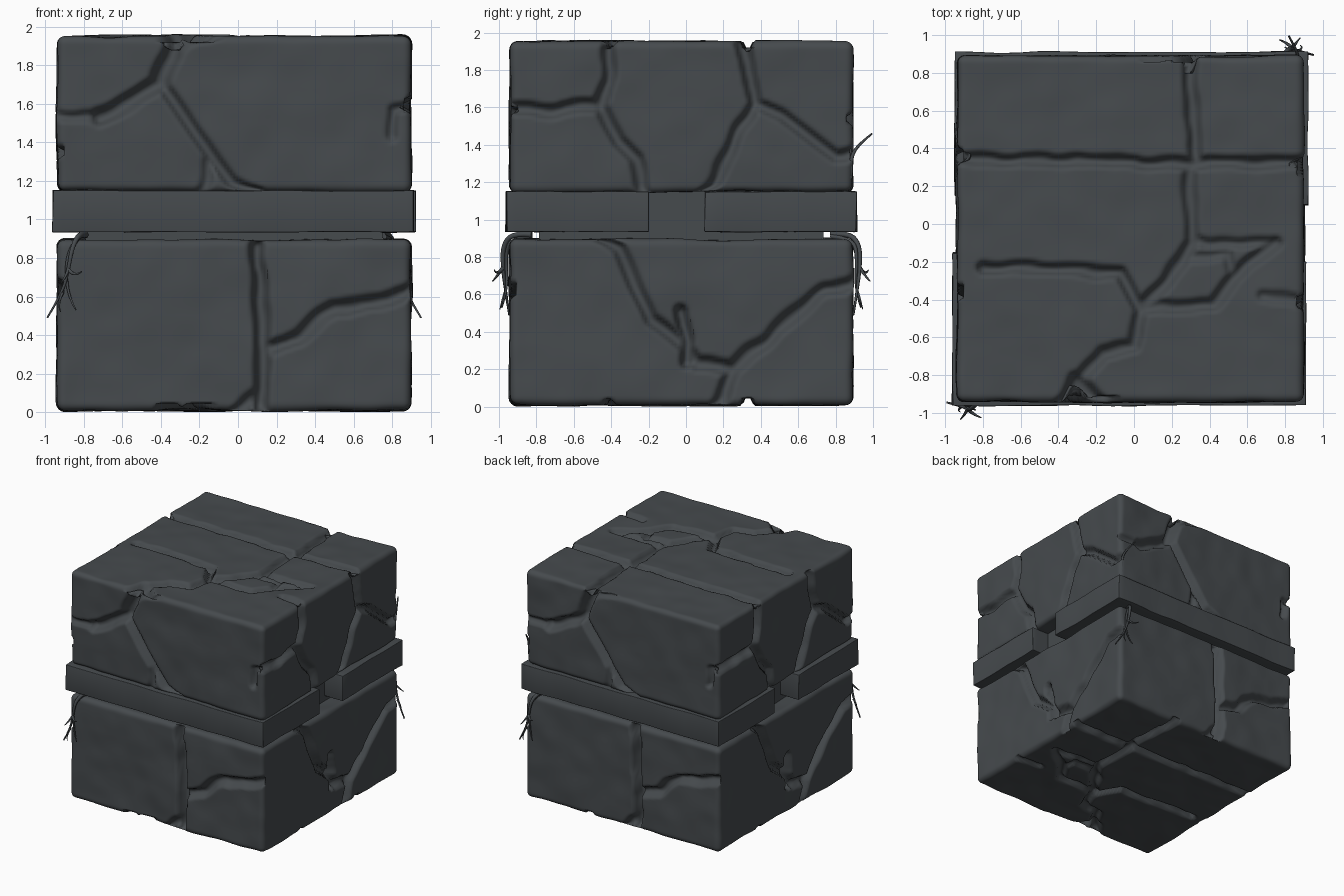
import bpy, bmesh, math, random
from mathutils import Vector, Matrix, noise

if "Cube" in bpy.data.objects:
    bpy.data.objects.remove(bpy.data.objects["Cube"])

random.seed(4)
CX, CY = -0.02, -0.025          # centre of the stonework
stone = bpy.data.materials.new("dark slate")
stone.diffuse_color = (0.061, 0.069, 0.075, 1)
stone.use_nodes = True
stone.node_tree.nodes["Principled BSDF"].inputs["Base Color"].default_value = stone.diffuse_color

# Crack paths: (half width, depth, points). Sides use (along, z), caps use (x, y)
FRONT = [
    (.07, .09, [(-.3, 1.97), (-.37, 1.82), (-.4, 1.71)]),
    (.055, .08, [(-.4, 1.71), (-.56, 1.61), (-.72, 1.53)]),
    (.04, .035, [(-.72, 1.53), (-.98, 1.54)]),
    (.04, .03, [(-.38, 1.82), (-.26, 1.92), (-.1, 1.97)]),
    (.045, .055, [(-.4, 1.71), (-.14, 1.34), (-.03, 1.19), (.1, 1.13)]),
    (.04, .03, [(-.14, 1.34), (-.18, 1.13)]),
    (.035, .04, [(.95, 1.6), (.81, 1.57), (.8, 1.43)]),
    (.05, .10, [(.1, .92), (.12, .5), (.13, .32), (.12, -.02)]),
    (.05, .05, [(.12, .1), (-.01, -.02)]),
    (.05, .065, [(.13, .32), (.32, .39), (.5, .54), (.72, .58), (.95, .64)]),
]
RIGHT = [
    (.05, .07, [(-.41, 1.97), (-.42, 1.75), (-.46, 1.61)]),
    (.05, .06, [(-.46, 1.61), (-.7, 1.58), (-.98, 1.59)]),
    (.05, .06, [(-.46, 1.61), (-.36, 1.42), (-.26, 1.32), (-.22, 1.12)]),
    (.05, .08, [(.3, 1.97), (.33, 1.8), (.37, 1.62)]),
    (.05, .06, [(.37, 1.62), (.24, 1.4), (.1, 1.12)]),
    (.045, .055, [(.37, 1.62), (.52, 1.55), (.8, 1.34), (.95, 1.36)]),
    (.05, .065, [(-.45, .92), (-.36, .85), (-.19, .47), (-.02, .34), (.06, .23), (.25, .2)]),
    (.05, .06, [(.25, .2), (.48, .42), (.74, .62), (.95, .66)]),
    (.05, .06, [(.25, .2), (.17, -.02)]),
    (.045, .10, [(-.02, .5), (0, .36), (0, .24)]),
]
CAP = [
    (.045, .06, [(-.98, .34), (-.3, .335), (.3, .32), (.95, .33)]),
    (.05, .065, [(.29, .93), (.31, .6), (.33, .33)]),
    (.05, .055, [(.29, .32), (.31, -.1), (.17, -.3), (.04, -.46)]),
    (.04, .04, [(.33, -.08), (.36, -.1), (.75, -.1)]),
    (.045, .06, [(.04, -.46), (-.07, -.26), (-.4, -.24), (-.8, -.23)]),
    (.045, .05, [(.04, -.46), (.14, -.43), (.42, -.43), (.52, -.28), (.75, -.1)]),
    (.04, .03, [(.3, -.17), (.5, -.16), (.52, -.28)]),
    (.045, .05, [(.04, -.46), (0, -.65), (-.17, -.68), (-.3, -.84)]),
    (.07, .08, [(-.38, -.98), (-.3, -.84), (-.17, -.98)]),
    (.04, .03, [(.68, -.38), (.95, -.42)]),
]


def segments(paths):
    return [(Vector(a), Vector(b), w, d) for w, d, pts in paths for a, b in zip(pts, pts[1:])]


SIDES = {0: segments(RIGHT), 1: segments(FRONT), 2: segments(CAP)}


def crack_depth(segs, u, v):
    best = 0
    for a, b, w, d in segs:
        if (u < min(a.x, b.x) - w or u > max(a.x, b.x) + w
                or v < min(a.y, b.y) - w or v > max(a.y, b.y) + w):
            continue
        ex, ey = b.x - a.x, b.y - a.y
        t = max(0, min(1, ((u - a.x) * ex + (v - a.y) * ey) / (ex * ex + ey * ey)))
        r = math.hypot(u - a.x - t * ex, v - a.y - t * ey) / w
        s = max(0, min(1, (r - .2) / .8))
        best = max(best, d * (1 - s * s * (3 - 2 * s)))
    return best


def finish(name, bm, smooth=True):
    bmesh.ops.recalc_face_normals(bm, faces=bm.faces)
    me = bpy.data.meshes.new(name)
    bm.to_mesh(me)
    bm.free()
    me.polygons.foreach_set("use_smooth", [smooth] * len(me.polygons))
    me.materials.append(stone)
    ob = bpy.data.objects.new(name, me)
    bpy.context.collection.objects.link(ob)
    return ob


def cracked_block(name, z0, z1, cap_side, n=118, nz=54, r=.06):
    """Rounded block whose faces are carved along the crack paths."""
    h = Vector((.935, .935, (z1 - z0) / 2))
    c = Vector((CX, CY, (z0 + z1) / 2))
    bm = bmesh.new()
    flip = math.pi / 2
    for i in range(4):
        m = Matrix.Rotation(i * flip, 4, 'Z') @ Matrix.Translation((0, -1, 0)) @ Matrix.Rotation(flip, 4, 'X')
        bmesh.ops.create_grid(bm, x_segments=n, y_segments=nz, size=1, matrix=m)
    for s in (-1, 1):
        bmesh.ops.create_grid(bm, x_segments=n, y_segments=n, size=1, matrix=Matrix.Translation((0, 0, s)))
    bmesh.ops.remove_doubles(bm, verts=bm.verts, dist=.0005)
    for vert in bm.verts:
        p = Vector([vert.co[k] * h[k] for k in range(3)])
        q = Vector([max(r - h[k], min(h[k] - r, p[k])) for k in range(3)])
        nor = (p - q).normalized()
        p = q + nor * r
        w = p + c
        # uneven stone surface, always dented inwards
        dent = .013 * (1 + noise.noise(w * 2.3)) + .006 * (1 + noise.noise(w * 6))
        wob = .018 * noise.noise(w * 7)
        move = nor * -dent
        for k in range(3):
            if abs(nor[k]) < .25:
                continue
            s = 1 if nor[k] > 0 else -1
            if k == 2:
                if s != cap_side:
                    continue
                u, v = w.x, w.y
            elif k == 0:                       # left repeats right, turned half round
                u, v = s * p.y + CY, w.z
            else:                              # back repeats front, turned half round
                u, v = -s * p.x + CX, w.z
            move[k] -= nor[k] * crack_depth(SIDES[k], u + wob, v - wob)
        vert.co = w + move
    low = min(v.co.z for v in bm.verts)
    if cap_side < 0:
        for v in bm.verts:
            v.co.z -= low * max(0, 1 - v.co.z / .4)
    return finish(name, bm)


# Main stonework
cracked_block("lower_stones", -.01, .915, -1)
cracked_block("upper_stones", 1.125, 1.97, 1)

# Inner core seen through the gaps
bm = bmesh.new()
bmesh.ops.create_cube(bm, size=1, matrix=Matrix.Translation((CX, CY, 1.02)) @ Matrix.Diagonal((1.54, 1.52, .5, 1)))
finish("core", bm, False)


# Projecting band: two U-shaped courses, the second turned half round
def band(name, turn):
    outline = [(-.94, -.935), (.93, -.935), (.93, -.175), (.7, -.175), (.7, -.6),
               (-.7, -.6), (-.7, -.125), (-.94, -.125)]
    bm = bmesh.new()
    face = bm.faces.new([bm.verts.new((x, y, .935)) for x, y in outline])
    top = bmesh.ops.extrude_face_region(bm, geom=[face])['geom']
    bmesh.ops.translate(bm, vec=(0, 0, .215), verts=[e for e in top if isinstance(e, bmesh.types.BMVert)])
    # cut into short lengths so the surface can be roughened
    for axis in range(2):
        for k in range(-9, 10):
            no = (1, 0, 0) if axis == 0 else (0, 1, 0)
            bmesh.ops.bisect_plane(bm, geom=bm.verts[:] + bm.edges[:] + bm.faces[:],
                                   plane_co=Vector(no) * (k * .099 + .003), plane_no=no)
    bmesh.ops.recalc_face_normals(bm, faces=bm.faces)
    sharp = [e for e in bm.edges if len(e.link_faces) == 2 and e.calc_face_angle() > .5]
    bmesh.ops.bevel(bm, geom=sharp, offset=.032, segments=3, profile=.5, affect='EDGES', clamp_overlap=True)
    rot = Matrix.Rotation(turn, 4, 'Z')
    for v in bm.verts:
        d = noise.noise_vector(v.co * 4 + Vector((turn, 0, 0)))
        v.co += Vector((d.x * .012, d.y * .012, d.z * .006))
        v.co = rot @ v.co + Vector((CX, CY, 0))
    ob = finish(name, bm)
    return ob


band("front_band", 0)
band("back_band", math.pi)


# Dry roots growing from the gap
def root(name, paths):
    cu = bpy.data.curves.new(name, 'CURVE')
    cu.dimensions = '3D'
    cu.bevel_depth = .016
    cu.bevel_resolution = 1
    cu.resolution_u = 4
    cu.use_fill_caps = True
    for thick, pts in paths:
        sp = cu.splines.new('NURBS')
        sp.points.add(len(pts) - 1)
        for i, (pt, co) in enumerate(zip(sp.points, pts)):
            pt.co = (*co, 1)
            pt.radius = thick * (1 - .7 * i / (len(pts) - 1))
        sp.order_u = 3
        sp.use_endpoint_u = True
    cu.materials.append(stone)
    ob = bpy.data.objects.new(name, cu)
    bpy.context.collection.objects.link(ob)


LOW_ROOT = [
    (1.1, [(.77, .8, .92), (.8, .9, .93), (.84, .955, .86), (.86, .955, .74), (.89, .94, .62), (.97, .92, .49)]),
    (.8, [(.78, .8, .91), (.82, .92, .9), (.87, .94, .8), (.87, .93, .66), (.84, .95, .56), (.82, .96, .53)]),
    (.7, [(.86, .955, .74), (.83, .985, .70), (.79, 1.0, .73)]),
    (.6, [(.86, .955, .74), (.88, .99, .69), (.9, 1.01, .67)]),
    (.5, [(.89, .94, .62), (.92, .96, .56), (.9, .97, .52)]),
]
root("back_root", [(t, [(x + CX, y + CY, z) for x, y, z in p]) for t, p in LOW_ROOT])
root("front_root", [(t, [(CX - x, CY - y, z) for x, y, z in p]) for t, p in LOW_ROOT])
root("upper_root", [
    (1.0, [(.84, .84, 1.13), (.865, .88, 1.2), (.87, .88, 1.33), (.86, .92, 1.4), (.82, .995, 1.46)]),
    (.6, [(.865, .88, 1.22), (.87, .89, 1.32), (.84, .87, 1.42), (.86, .85, 1.5)]),
])
